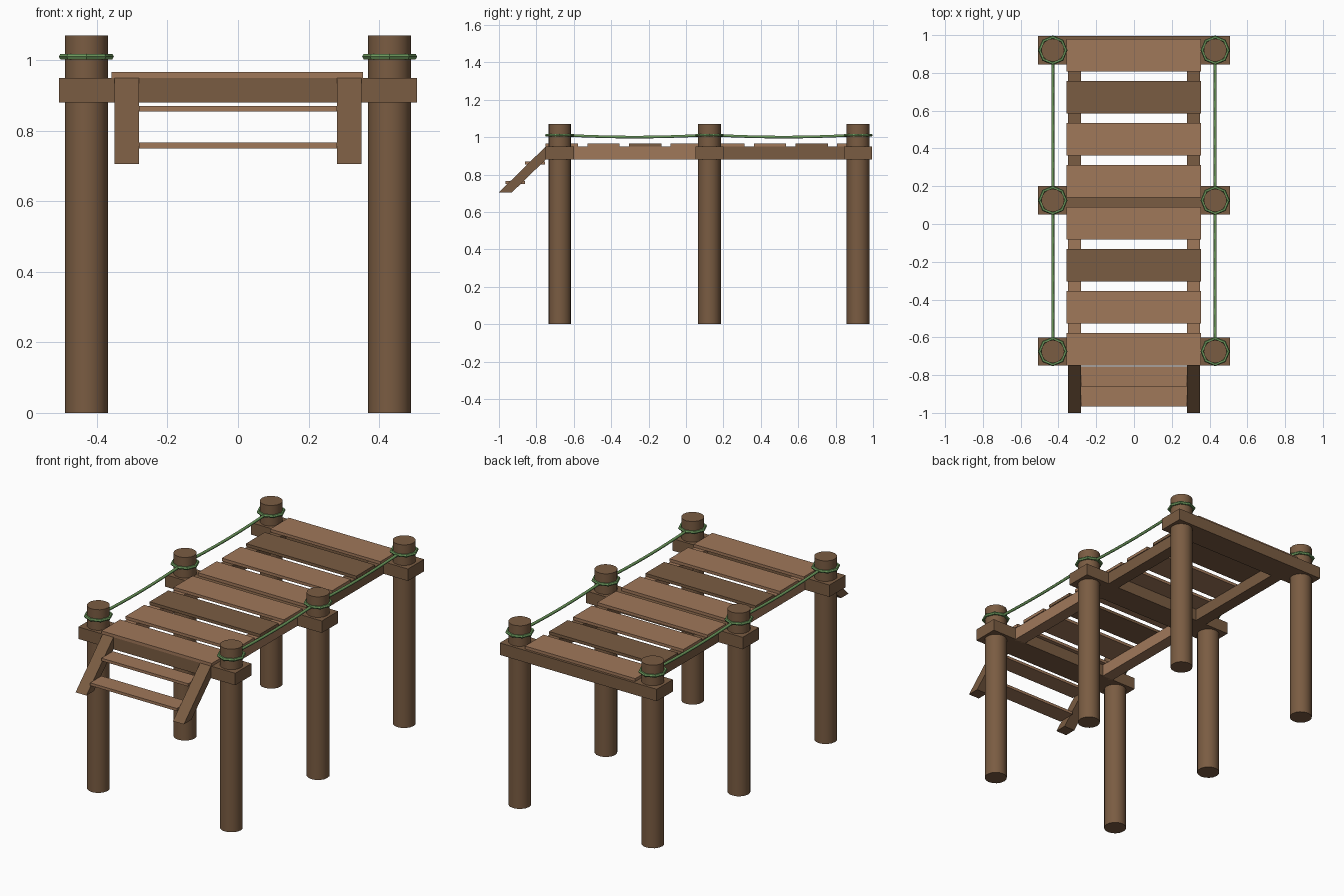
import bpy, math

if "Cube" in bpy.data.objects:
    bpy.data.objects.remove(bpy.data.objects["Cube"])


def mat(name, rgb):
    m = bpy.data.materials.new(name)
    lin = [((c / 255 + 0.055) / 1.055) ** 2.4 for c in rgb]
    m.diffuse_color = (*lin, 1)
    m.use_nodes = True
    m.node_tree.nodes["Principled BSDF"].inputs["Base Color"].default_value = m.diffuse_color
    return m


LIGHT = mat("light wood", (160, 120, 90))
DARK = mat("dark wood", (122, 92, 66))
GREEN = mat("green rope", (108, 152, 92))


def mesh(name, verts, faces, m):
    me = bpy.data.meshes.new(name)
    me.from_pydata(verts, [], faces)
    ob = bpy.data.objects.new(name, me)
    bpy.context.collection.objects.link(ob)
    me.materials.append(m)
    return ob


def extrude_x(name, prof, x0, x1, m):
    """Extrude a counter-clockwise (y, z) profile from x0 to x1."""
    n = len(prof)
    v = [(x0, *p) for p in prof] + [(x1, *p) for p in prof]
    f = [tuple(range(n))[::-1], tuple(range(n, 2 * n))]
    f += [(i, (i + 1) % n, (i + 1) % n + n, i + n) for i in range(n)]
    return mesh(name, v, f, m)


def box(name, x0, x1, y0, y1, z0, z1, m):
    return extrude_x(name, [(y0, z0), (y1, z0), (y1, z1), (y0, z1)], x0, x1, m)


POST_Y = (-0.675, 0.125, 0.92)
PX = 0.43

# posts, rope loops and cross beams
for y in POST_Y:
    yb = min(y - 0.075, 0.85)
    box("cross_beam", -0.507, 0.507, yb, yb + 0.15, 0.88, 0.95, DARK)
    for s in (-1, 1):
        bpy.ops.mesh.primitive_cylinder_add(vertices=16, radius=0.061, depth=1.07,
                                            location=(s * PX, y, 0.535))
        post = bpy.context.object
        post.name = "post"
        post.data.materials.append(DARK)
        bpy.ops.object.shade_smooth_by_angle()
        bpy.ops.mesh.primitive_torus_add(major_segments=8, minor_segments=6,
                                         major_radius=0.069, minor_radius=0.009,
                                         location=(s * PX, y, 1.01))
        ring = bpy.context.object
        ring.name = "rope_loop"
        ring.data.materials.append(GREEN)

# side rails (front half light, back half dark), stair stringers, sagging ropes
for s in (-1, 1):
    xa, xb = sorted((s * 0.28, s * 0.35))
    box("front_rail", xa, xb, -0.61, 0.06, 0.88, 0.95, LIGHT)
    box("back_rail", xa, xb, 0.19, 0.86, 0.88, 0.95, DARK)
    extrude_x("stair_stringer", [(-1, 0.705), (-0.93, 0.705), (-0.75, 0.88), (-0.75, 0.95)],
              xa, xb, DARK)
    for y0, y1 in zip(POST_Y, POST_Y[1:]):
        cu = bpy.data.curves.new("rope", "CURVE")
        cu.dimensions = "3D"
        cu.bevel_depth = 0.008
        cu.bevel_resolution = 1
        sp = cu.splines.new("POLY")
        sp.points.add(8)
        for i, p in enumerate(sp.points):
            t = i / 8
            p.co = (s * PX, y0 + (y1 - y0) * t, 1.011 - 0.011 * math.sin(math.pi * t), 1)
        cu.materials.append(GREEN)
        bpy.context.collection.objects.link(bpy.data.objects.new("rope", cu))

# deck planks
for i in range(8):
    y = -0.75 + i * 0.2225
    box("deck_plank", -0.358, 0.355, y, y + 0.173, 0.95, 0.967, DARK if i in (2, 6) else LIGHT)

# steps
for y, z in ((-0.86, 0.87), (-0.965, 0.766)):
    box("step", -0.28, 0.28, y, y + 0.105, z - 0.016, z, LIGHT)
